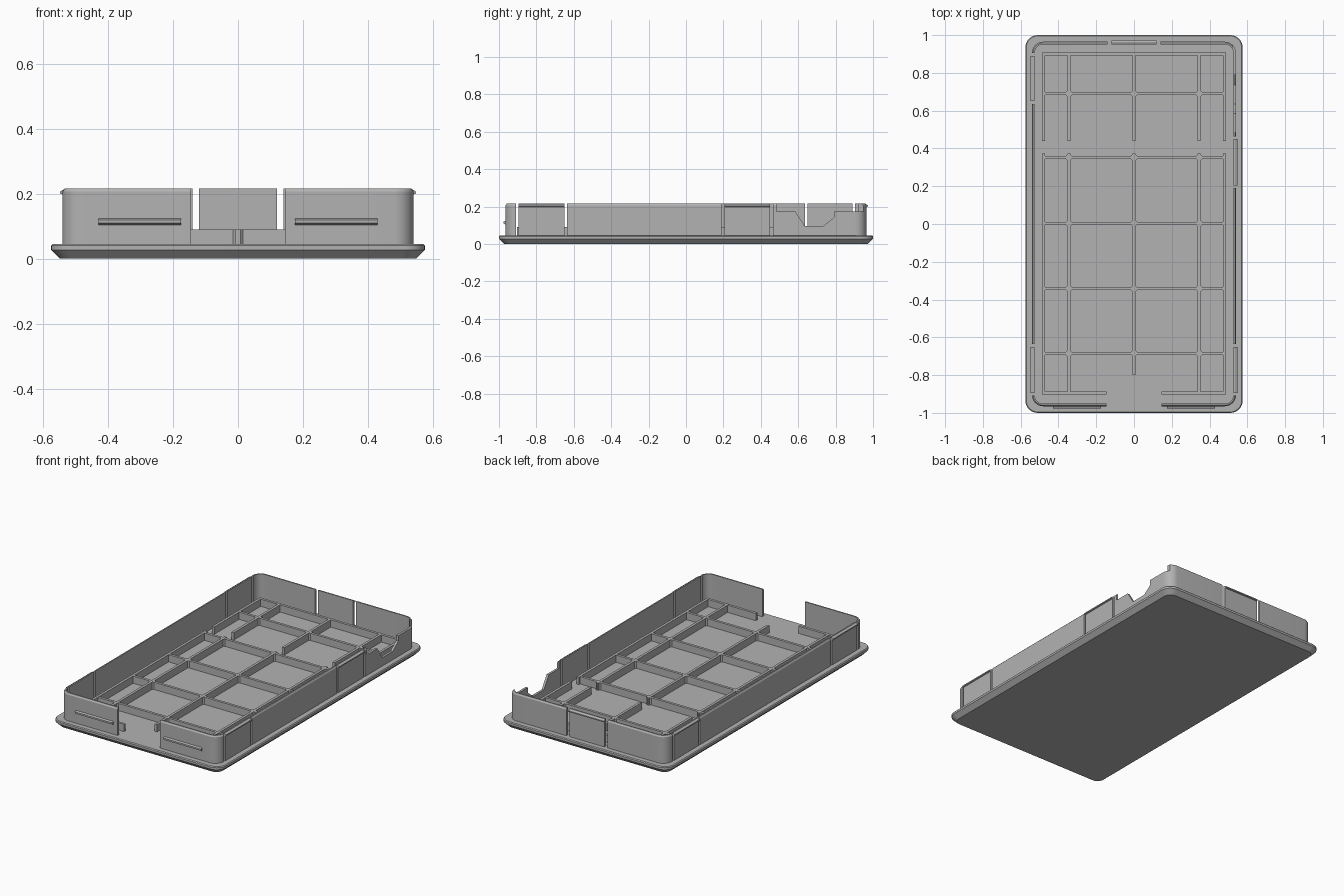
import bpy, bmesh, math

if "Cube" in bpy.data.objects:
    bpy.data.objects.remove(bpy.data.objects["Cube"])

grey = bpy.data.materials.new("light grey")
grey.diffuse_color = (0.45, 0.45, 0.45, 1)
grey.use_nodes = True
grey.node_tree.nodes["Principled BSDF"].inputs["Base Color"].default_value = grey.diffuse_color


def finish(bm, name, smooth=True):
    bmesh.ops.recalc_face_normals(bm, faces=bm.faces)
    me = bpy.data.meshes.new(name)
    bm.to_mesh(me)
    bm.free()
    ob = bpy.data.objects.new(name, me)
    bpy.context.collection.objects.link(ob)
    me.materials.append(grey)
    if smooth:
        bpy.ops.object.select_all(action='DESELECT')
        ob.select_set(True)
        bpy.context.view_layer.objects.active = ob
        bpy.ops.object.shade_smooth_by_angle(angle=math.radians(30))
    return ob


def rounded_rect(hx, hy, r, n=8):
    pts = []
    for k, (sx, sy) in enumerate([(1, 1), (-1, 1), (-1, -1), (1, -1)]):
        for i in range(n + 1):
            a = (k + i / n) * math.pi / 2
            pts.append((sx * (hx - r) + r * math.cos(a), sy * (hy - r) + r * math.sin(a)))
    return pts


def loft(name, loops, ring=False):
    """Skin rounded rectangles (half x, half y, radius, z); ring closes back on itself."""
    bm = bmesh.new()
    rows = [[bm.verts.new((x, y, z)) for x, y in rounded_rect(hx, hy, r)] for hx, hy, r, z in loops]
    n = len(rows[0])
    for j in range(len(rows) if ring else len(rows) - 1):
        a, b = rows[j], rows[(j + 1) % len(rows)]
        for i in range(n):
            bm.faces.new((a[i], a[(i + 1) % n], b[(i + 1) % n], b[i]))
    if not ring:
        bm.faces.new(rows[0])
        bm.faces.new(rows[-1])
    return finish(bm, name)


def prism(bm, a, b):
    """Join two matching outlines into a solid."""
    va, vb = [bm.verts.new(p) for p in a], [bm.verts.new(p) for p in b]
    n = len(va)
    bm.faces.new(va)
    bm.faces.new(vb)
    for i in range(n):
        bm.faces.new((va[i], va[(i + 1) % n], vb[(i + 1) % n], vb[i]))


def box(bm, x0, x1, y0, y1, z0, z1):
    o = [(x0, y0), (x1, y0), (x1, y1), (x0, y1)]
    prism(bm, [(x, y, z0) for x, y in o], [(x, y, z1) for x, y in o])


FLOOR, RIB, TOP = 0.045, 0.09, 0.215
WX, WY, T = 0.54, 0.965, 0.014

# Base plate with chamfered underside
loft("base_plate", [(0.548, 0.973, 0.045, 0), (0.575, 1.0, 0.065, 0.027),
                    (0.575, 1.0, 0.065, 0.04), (0.57, 0.995, 0.06, FLOOR)])

# Thin perimeter wall
wall = loft("perimeter_wall", [(WX, WY, 0.06, 0.035), (WX, WY, 0.06, 0.206),
                               (WX - 0.006, WY - 0.006, 0.054, TOP),
                               (WX - T, WY - T, 0.046, TOP), (WX - T, WY - T, 0.046, 0.035)], ring=True)

# Clips: side sign, low y, high y
clips = [(-1, 0.65, 0.89), (-1, -0.895, -0.65), (1, 0.205, 0.45), (1, -0.895, -0.65)]

# Openings in the wall: front gap, clip slots and the shaped side notch
cut = bmesh.new()
box(cut, -0.145, 0.145, -1.1, -0.9, FLOOR, 0.3)
for s, y0, y1 in clips:
    xs = sorted((s * 0.5, s * 0.6))
    for ya in (y0 - 0.014, y1):
        box(cut, *xs, ya, ya + 0.014, FLOOR, 0.3)
for x in (-0.14, 0.12):
    box(cut, x, x + 0.02, 0.93, 1.0, FLOOR, 0.3)
notch = [(0.484, 0.3), (0.484, 0.172), (0.586, 0.172), (0.634, 0.097), (0.735, 0.097),
         (0.79, 0.14), (0.79, 0.172), (0.98, 0.172), (0.98, 0.3)]
prism(cut, [(0.522, y, z) for y, z in notch], [(0.6, y, z) for y, z in notch])
cutter = finish(cut, "wall_cutter", False)
cutter.hide_render = True
cutter.hide_viewport = True
mod = wall.modifiers.new("openings", 'BOOLEAN')
mod.operation, mod.solver, mod.object = 'DIFFERENCE', 'EXACT', cutter

# Snap beads along the clip tops
bm = bmesh.new()
bead = [(-0.004, 0.196), (0.007, 0.2), (0.007, 0.207), (-0.004, 0.213)]
for s, y0, y1 in clips:
    prism(bm, *[[(s * (WX + d), y, z) for d, z in bead] for y in (y0, y1)])
prism(bm, *[[(x, WY + d, z) for d, z in bead] for x in (-0.12, 0.12)])
finish(bm, "clip_beads", False)

# Long beads on the front wall
bm = bmesh.new()
ridge = [(0.004, 0.102), (-0.011, 0.109), (-0.011, 0.119), (0.004, 0.126)]
for s in (-1, 1):
    prism(bm, *[[(s * x, -WY + d, z) for d, z in ridge] for x in (0.175, 0.43)])
finish(bm, "front_beads", False)

# Stiffening ribs across the floor
W = 0.008
long_x = (-0.478, -0.345, 0, 0.345, 0.478)
cross_y = (0.9, 0.69, 0.352, 0.003, -0.342, -0.685)
bm = bmesh.new()
for x in long_x:
    box(bm, x - W, x + W, 0.44, 0.9 + W, 0.04, RIB)
    box(bm, x - W, x + W, -0.8 if x == 0 else -0.895 - W, 0.372, 0.04, RIB)
finish(bm, "long_ribs", False)
bm = bmesh.new()
for y in cross_y:
    box(bm, -0.478, 0.478, y - W, y + W, 0.04, RIB - 0.0005)
for s in (-1, 1):
    x0, x1 = sorted((s * 0.145, s * 0.478))
    box(bm, x0, x1, -0.895 - W, -0.895 + W, 0.04, RIB - 0.0005)
finish(bm, "cross_ribs", False)

# Angled fillets where the inner ribs cross
bm = bmesh.new()
for x in long_x[1:4]:
    for y in cross_y[1:]:
        d = [(x + 0.024, y), (x, y + 0.024), (x - 0.024, y), (x, y - 0.024)]
        prism(bm, [(*p, 0.04) for p in d], [(*p, RIB - 0.001) for p in d])
finish(bm, "rib_crossings", False)
